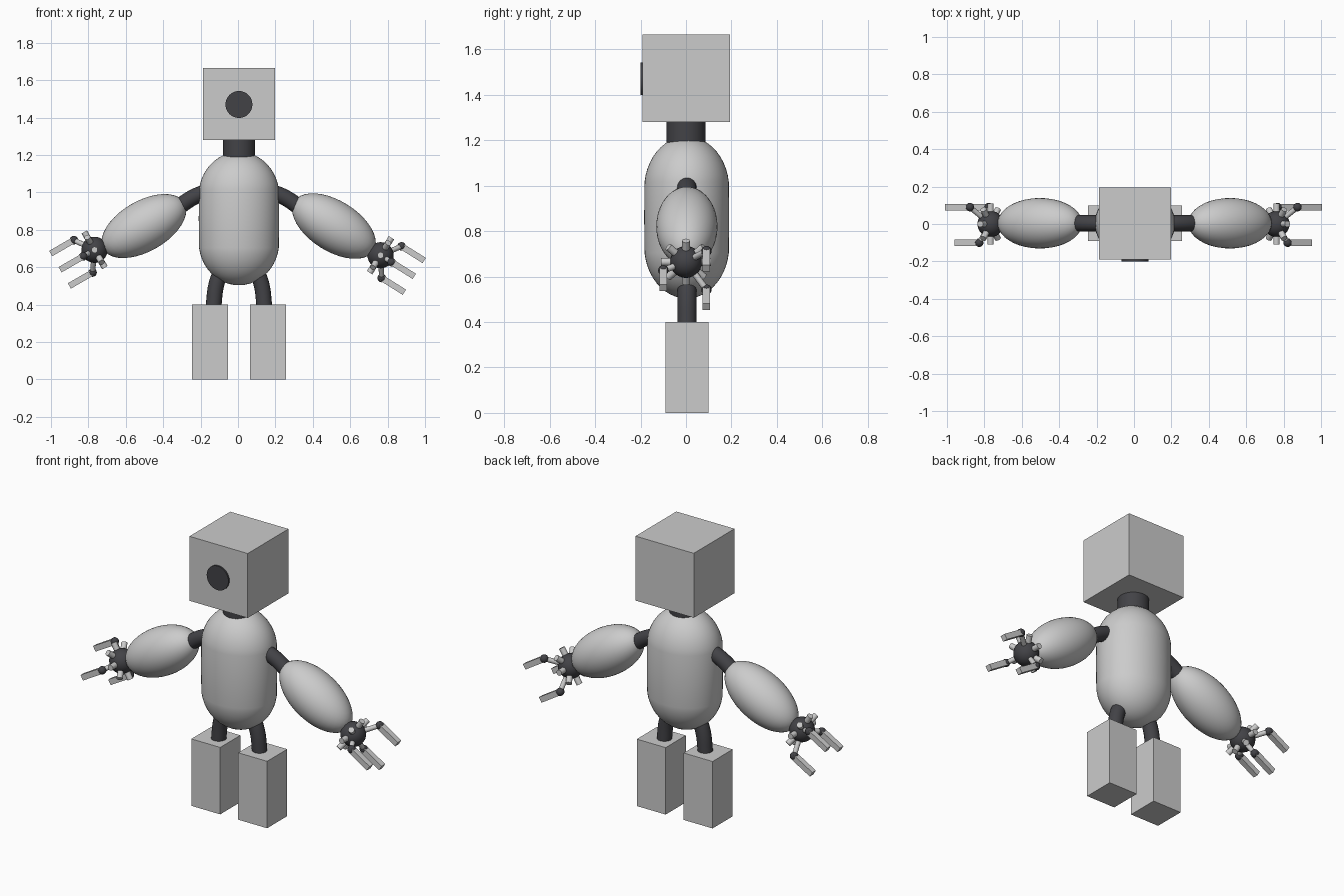
import bpy, bmesh, math
from mathutils import Matrix, Vector

cube = bpy.data.objects.get("Cube")
if cube:
    bpy.data.objects.remove(cube, do_unlink=True)

CX = 0.005  # centre line of the figure


def material(name, rgb):
    m = bpy.data.materials.new(name)
    m.use_nodes = True
    m.diffuse_color = (*rgb, 1)
    m.node_tree.nodes["Principled BSDF"].inputs["Base Color"].default_value = (*rgb, 1)
    return m


LIGHT = material("light grey", (0.6, 0.6, 0.6))
DARK = material("dark grey", (0.055, 0.055, 0.062))


def finish(bm, name, mat, smooth=True):
    me = bpy.data.meshes.new(name)
    bm.to_mesh(me)
    bm.free()
    me.materials.append(mat)
    ob = bpy.data.objects.new(name, me)
    bpy.context.collection.objects.link(ob)
    if smooth:
        bpy.ops.object.select_all(action='DESELECT')
        ob.select_set(True)
        bpy.context.view_layer.objects.active = ob
        bpy.ops.object.shade_smooth_by_angle(angle=math.radians(40))
    return ob


def place(loc, rot=None, size=(1, 1, 1)):
    rot = rot or Matrix.Identity(4)
    return Matrix.Translation(loc) @ rot @ Matrix.Diagonal((*size, 1))


def box(name, mat, matrix):
    bm = bmesh.new()
    bmesh.ops.create_cube(bm, size=1, matrix=matrix)
    return finish(bm, name, mat, False)


def ball(name, mat, matrix, seg=32, stretch=0):
    bm = bmesh.new()
    bmesh.ops.create_uvsphere(bm, u_segments=seg, v_segments=seg // 2, radius=1)
    # pull the two halves apart to make a capsule
    for v in bm.verts:
        if abs(v.co.z) > 0.01:
            v.co.z += math.copysign(stretch, v.co.z)
    bm.transform(matrix)
    return finish(bm, name, mat)


def rod(name, mat, a, b, r, seg=24):
    a, b = Vector(a), Vector(b)
    d = b - a
    bm = bmesh.new()
    bmesh.ops.create_cone(bm, cap_ends=True, segments=seg, radius1=r, radius2=r, depth=d.length,
                          matrix=place((a + b) / 2, d.to_track_quat('Z', 'Y').to_matrix().to_4x4()))
    return finish(bm, name, mat)


def tube(name, mat, points, r):
    cu = bpy.data.curves.new(name, 'CURVE')
    cu.dimensions = '3D'
    cu.bevel_depth = r
    cu.bevel_resolution = 6
    cu.use_fill_caps = True
    sp = cu.splines.new('BEZIER')
    sp.bezier_points.add(len(points) - 1)
    for bp, p in zip(sp.bezier_points, points):
        bp.co = p
        bp.handle_left_type = bp.handle_right_type = 'AUTO'
    cu.materials.append(mat)
    ob = bpy.data.objects.new(name, cu)
    bpy.context.collection.objects.link(ob)


# Head, eye, neck and body
box("head", LIGHT, place((CX, 0.002, 1.472), size=(0.385, 0.385, 0.385)))
rod("eye", DARK, (CX, -0.15, 1.47), (CX, -0.2, 1.47), 0.072, 32)
rod("neck", DARK, (CX, 0, 1.15), (CX, 0, 1.3), 0.086, 32)
ball("body", LIGHT, place((CX, 0.003, 0.86), size=(0.215, 0.187, 0.23)), 48, 0.55)

# Side, arm tilt, hand position
for side, s, tilt, hand in (("left", 1, 32, (0.762, 0, 0.664)),
                            ("right", -1, 30, (-0.767, 0, 0.693))):
    # Leg and foot
    tube(side + "_leg", DARK, [(CX + s * x, 0.004, z) for x, z in
                               ((0.085, 0.6), (0.12, 0.51), (0.137, 0.38))], 0.042)
    box(side + "_foot", LIGHT, place((CX + s * 0.155, 0.005, 0.2), size=(0.191, 0.19, 0.4)))

    # Arm
    tube(side + "_upper_arm", DARK, [(CX + s * x, 0.004, z) for x, z in
                                     ((0.12, 1.01), (0.22, 0.985), (0.36, 0.895))], 0.043)
    t = math.radians(tilt)
    out = Vector((s * math.cos(t), 0, -math.sin(t)))
    up = Vector((s * math.sin(t), 0, math.cos(t)))
    depth = Vector((0, 1, 0))
    rot = Matrix((out, depth, up)).transposed().to_4x4()
    ball(side + "_forearm", LIGHT,
         place((CX + s * 0.508, 0.004, 0.82), rot, (0.25, 0.135, 0.135)), 40)

    # Hand ball with a ring of knobs
    hand = Vector(hand)
    ball(side + "_hand", DARK, place(hand, rot, (0.07, 0.07, 0.07)))
    for i in range(8):
        a = i * math.pi / 4
        ray = up * math.cos(a) + depth * math.sin(a)
        rod(f"{side}_knob_{i}", LIGHT, hand + ray * 0.05, hand + ray * 0.11, 0.017, 16)

    # Three fingers, each with a stem, a joint and a tip
    for i, (v, y) in enumerate(((0.1, 0.09), (0, -0.1), (-0.1, 0.09))):
        joint = hand + out * 0.07 + up * v + depth * y
        rod(f"{side}_finger_stem_{i}", LIGHT, hand, joint, 0.014, 16)
        ball(f"{side}_finger_joint_{i}", DARK, place(joint, size=(0.023,) * 3), 16)
        box(f"{side}_finger_{i}", LIGHT, place(joint + out * 0.072, rot, (0.142, 0.033, 0.033)))
